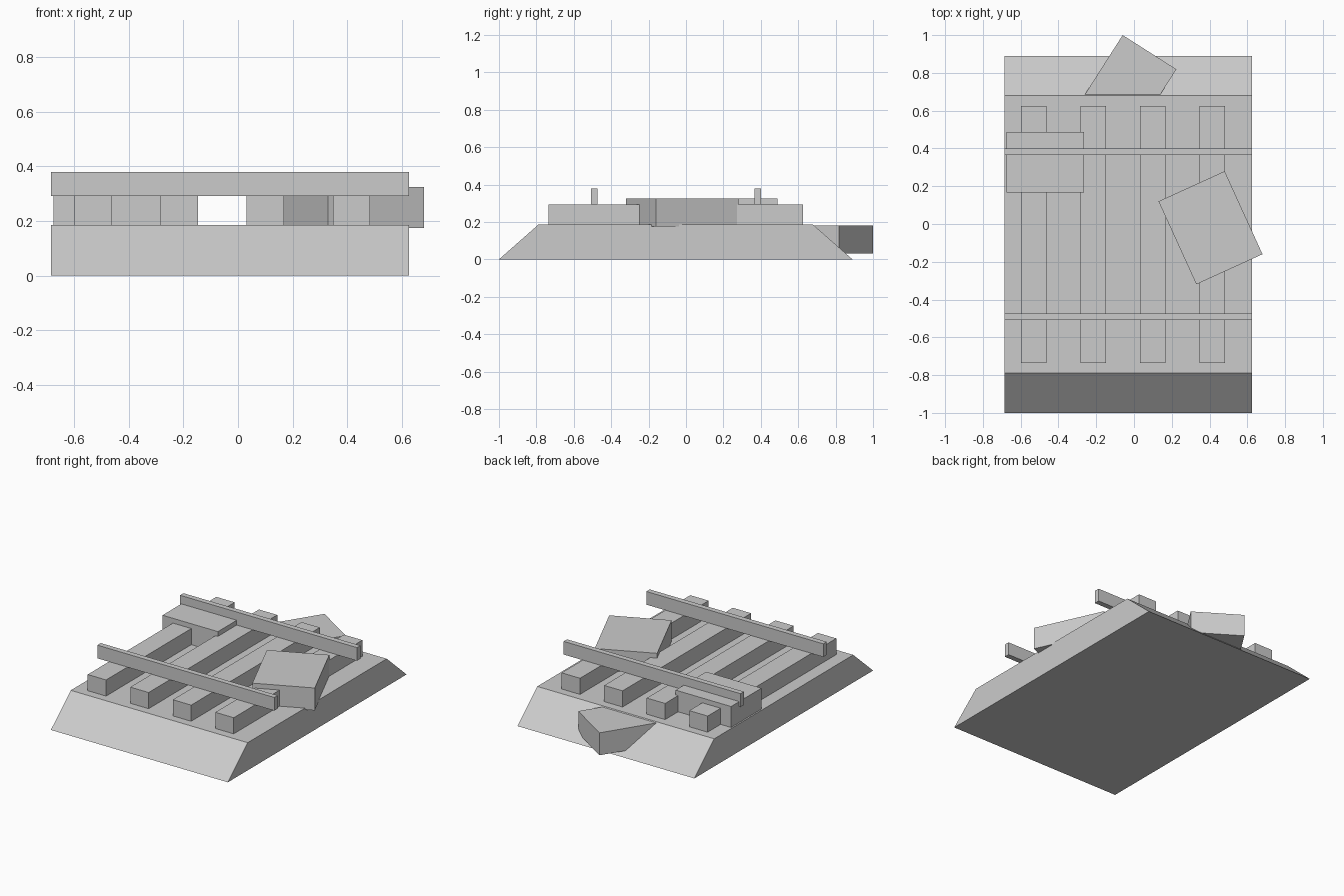
import bpy, bmesh, math
from mathutils import Matrix, Vector

if "Cube" in bpy.data.objects:
    bpy.data.objects.remove(bpy.data.objects["Cube"])

grey = bpy.data.materials.new("stone grey")
grey.diffuse_color = (0.6, 0.6, 0.6, 1)
grey.use_nodes = True
grey.node_tree.nodes["Principled BSDF"].inputs["Base Color"].default_value = grey.diffuse_color


def finish(name, bm):
    bmesh.ops.recalc_face_normals(bm, faces=bm.faces)
    mesh = bpy.data.meshes.new(name)
    bm.to_mesh(mesh)
    bm.free()
    mesh.materials.append(grey)
    obj = bpy.data.objects.new(name, mesh)
    bpy.context.collection.objects.link(obj)
    return obj


def box(name, centre, size, angle=0):
    bm = bmesh.new()
    m = (Matrix.Translation(centre) @ Matrix.Rotation(angle, 4, 'Z')
         @ Matrix.Diagonal((*size, 1)))
    bmesh.ops.create_cube(bm, size=1, matrix=m)
    return finish(name, bm)


# Sloped bed: side profile extruded along x
X0, X1 = -0.685, 0.625
XC, XW = (X0 + X1) / 2, X1 - X0
bm = bmesh.new()
profile = [(-1.0, 0), (0.89, 0), (0.68, 0.185), (-0.79, 0.185)]
face = bm.faces.new([bm.verts.new((X0, y, z)) for y, z in profile])
ext = bmesh.ops.extrude_face_region(bm, geom=[face])
bmesh.ops.translate(bm, vec=(XW, 0, 0),
                    verts=[v for v in ext["geom"] if isinstance(v, bmesh.types.BMVert)])
finish("sloped_bed", bm)

# Four evenly spaced sleepers
for i in range(4):
    box(f"sleeper_{i + 1}", (-0.53 + i * 0.315, -0.055, 0.237), (0.136, 1.36, 0.112))

# Two thin rails across the sleepers
for name, y in (("front_rail", -0.491), ("back_rail", 0.383)):
    box(name, (XC, y, 0.336), (XW, 0.036, 0.088))

# Loose stone blocks
box("square_block", (-0.47, 0.327, 0.25), (0.41, 0.322, 0.15))
box("tilted_block", (0.405, -0.02, 0.25), (0.385, 0.483, 0.15), math.radians(24.5))

# Fallen block, half buried in the back slope
turn = math.radians(-32.5)
length, width = 0.41, 0.337
corner = Vector((-0.06, 1.0, 0.105))
offset = Matrix.Rotation(turn, 3, 'Z') @ Vector((width / 2, -length / 2, 0))
box("fallen_block", corner + offset, (width, length, 0.15), turn)
